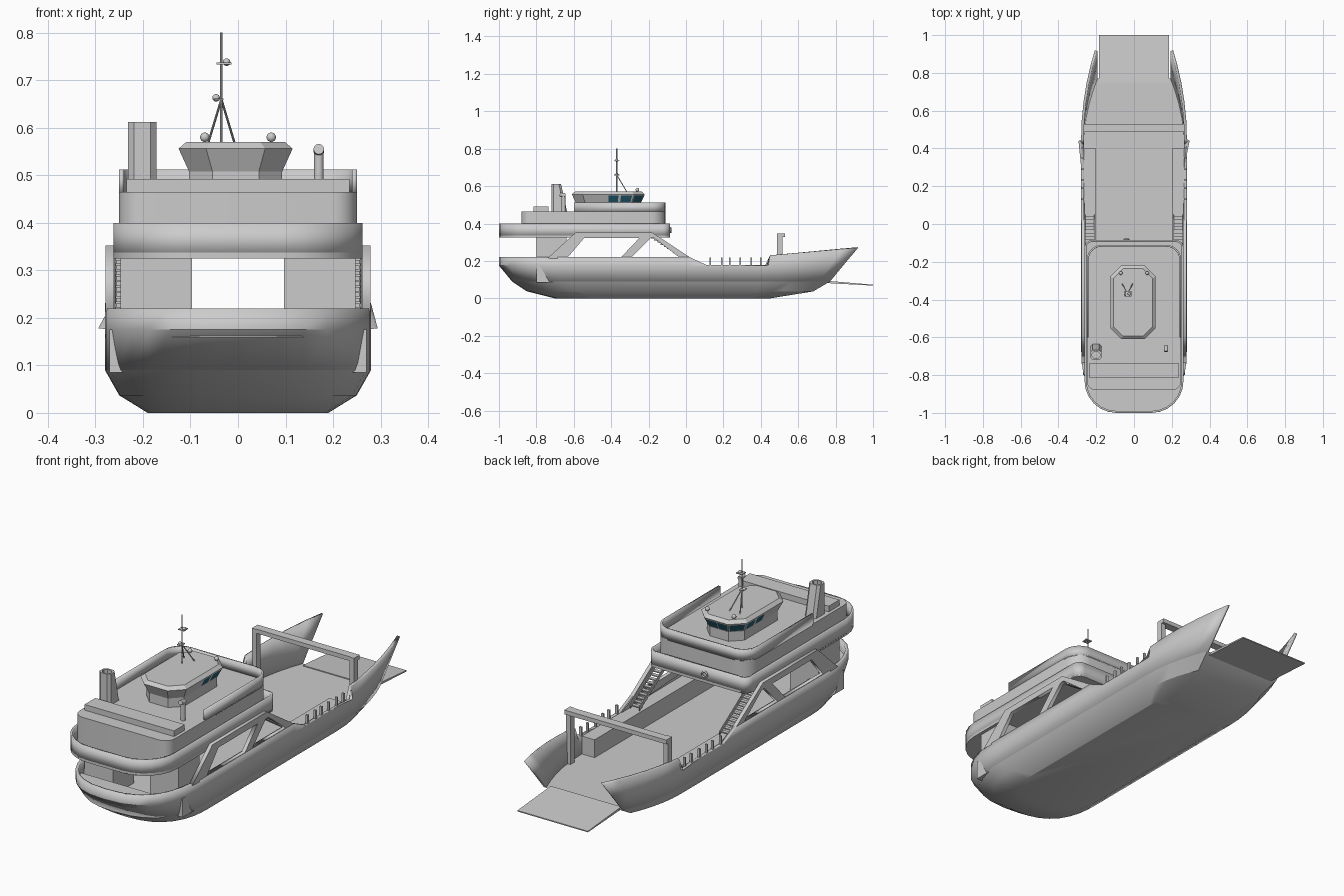
import bpy, bmesh, math
from mathutils import Vector

if "Cube" in bpy.data.objects:
    bpy.data.objects.remove(bpy.data.objects["Cube"])

def finish(name, bm, smooth=True):
    me = bpy.data.meshes.new(name)
    bm.to_mesh(me); bm.free()
    ob = bpy.data.objects.new(name, me)
    bpy.context.collection.objects.link(ob)
    if smooth:
        bpy.ops.object.select_all(action='DESELECT')
        ob.select_set(True)
        bpy.context.view_layer.objects.active = ob
        bpy.ops.object.shade_smooth_by_angle(angle=math.radians(30))
    return ob

def loft(name, rings, closed=True, caps=True, thick=0, smooth=True):
    """Skin a stack of rings (bottom to top, counter-clockwise)."""
    bm = bmesh.new()
    vs = [[bm.verts.new(p) for p in r] for r in rings]
    n = len(rings[0])
    for a, b in zip(vs, vs[1:]):
        for i in range(n if closed else n - 1):
            j = (i + 1) % n
            bm.faces.new((a[i], a[j], b[j], b[i]))
    if caps:
        bm.faces.new(vs[0][::-1])
        bm.faces.new(vs[-1])
    ob = finish(name, bm, smooth)
    if thick:
        m = ob.modifiers.new("thickness", 'SOLIDIFY')
        m.thickness, m.offset = thick, -1
    return ob

def at(pts, z):
    return [(x, y, z) for x, y in pts]

def box(name, x0, x1, y0, y1, z0, z1):
    pts = [(x0, y0), (x1, y0), (x1, y1), (x0, y1)]
    return loft(name, [at(pts, z0), at(pts, z1)], smooth=False)

def rod(name, a, b, r, seg=10):
    a, b = Vector(a), Vector(b)
    bm = bmesh.new()
    bmesh.ops.create_cone(bm, cap_ends=True, segments=seg, radius1=r, radius2=r, depth=(b - a).length)
    ob = finish(name, bm)
    ob.location = (a + b) / 2
    ob.rotation_euler = (b - a).to_track_quat('Z', 'Y').to_euler()
    return ob

def ball(name, loc, r):
    bm = bmesh.new()
    bmesh.ops.create_uvsphere(bm, u_segments=16, v_segments=8, radius=r)
    ob = finish(name, bm)
    ob.location = loc
    return ob

def side_panel(name, x, half, loops):
    """Plate in the y-z plane; loops after the first are holes."""
    cu = bpy.data.curves.new(name, 'CURVE')
    cu.dimensions, cu.fill_mode, cu.extrude = '2D', 'BOTH', half
    for loop in loops:
        sp = cu.splines.new('POLY')
        sp.points.add(len(loop) - 1)
        for p, (y, z) in zip(sp.points, loop):
            p.co = (y, z, 0, 1)
        sp.use_cyclic_u = True
    ob = bpy.data.objects.new(name, cu)
    bpy.context.collection.objects.link(ob)
    ob.location.x = x
    ob.rotation_euler = (math.pi / 2, 0, math.pi / 2)
    bpy.ops.object.select_all(action='DESELECT')
    ob.select_set(True)
    bpy.context.view_layer.objects.active = ob
    bpy.ops.object.convert(target='MESH')
    return bpy.context.object

def rounded(w, y0, y1, rs, rb):
    """Deck outline starting and ending at the stern; rs, rb = corner radii."""
    pts = []
    for cx, cy, r, a0 in ((w - rs, y0 + rs, rs, -90), (w - rb, y1 - rb, rb, 0),
                          (rb - w, y1 - rb, rb, 90), (rs - w, y0 + rs, rs, 180)):
        for k in range(7):
            a = math.radians(a0 + 15 * k)
            pts.append((cx + r * math.cos(a), cy + r * math.sin(a)))
    return pts

# Hull lines: stern superellipse, parallel middle, tapering bow
stations = [-1 + .35 * (1 - math.cos(k * math.pi / 16)) for k in range(9)]
stations += [-.3, .02, .11, .3, .44, .45, .55, .65, .75, .84, .92]

def breadth(y):
    d = min(1, (y + 1) / .35)
    bow = max(0, (y - .45) / .47)
    return (1 - (1 - d) ** 2.5) ** .4 * (1 - .26 * bow ** 2)

def sheer(y):
    if y < .1:
        return .22
    return .178 if y < .445 else .23 + .04 * (y - .45) / .47

def waterline(z, w, stern, bow):
    half = []
    for y in stations:
        yy = y
        if y < -.3:
            yy = -.3 + (y + .3) * (stern + .3) / -.7
        elif y > .3:
            yy = .3 + (y - .3) * (bow - .3) / .62
        half.append((w * breadth(y), yy, z if z else sheer(y)))
    return [(-x, y, z) for x, y, z in half[:0:-1]] + half

keel = [(x, y, 0) for x, y, z in waterline(1, .19, -.7, .45)]
knuckle = waterline(.09, .28, -.93, .77)
loft("hull", [keel, waterline(.037, .25, -.85, .68), knuckle])
loft("bulwark", [knuckle, waterline(.175, .28, -1, .84), waterline(None, .28, -1, .92)],
     closed=False, caps=False, thick=.014)

# Mooring deck at the stern
stern = [(x * .97, y) for x, y, z in waterline(.175, .28, -.99, .84) if y < -.78]
loft("stern_deck", [at(stern, .16), at(stern, .175)])

# Bow ramp
r = .185
loft("bow_ramp", [[(-r, .75, .082), (r, .75, .082), (r, 1, .068), (-r, 1, .068)],
                  [(-r, .75, .094), (r, .75, .094), (r, 1, .073), (-r, 1, .073)]], smooth=False)

# Parts repeated on both sides
for s, side in ((-1, "left"), (1, "right")):
    def sbox(name, a, b, *rest):
        return box(side + "_" + name, *sorted((s * a, s * b)), *rest)
    sbox("side_casing", .2, .27, -.8, .4, .085, .175)
    sbox("stern_house", .097, .247, -.8, -.64, .085, .33)
    side_panel(side + "_side_frame", s * .27, .009, [
        [(-.74, .215), (-.59, .352), (-.18, .352), (.02, .22), (.11, .176), (-.02, .176)],
        [(-.63, .222), (-.545, .322), (-.25, .322), (-.345, .222)],
        [(-.29, .222), (-.19, .322), (-.17, .322), (-.04, .222)]])
    # Stairs up to the passenger deck
    for k in range(14):
        y, z = .04 - k * .0175, .183 + k * .0115
        sbox("stair_step", .212, .258, y - .018, y, z, z + .005)
    for x in (.211, .258):
        side_panel(side + "_stair_stringer", s * x, .002,
                   [[(.05, .175), (.05, .192), (-.2, .355), (-.2, .335)]])
    # Stanchions in the bulwark gap
    for y in (.13, .19, .235, .29, .35, .4):
        sbox("rail_post", .266, .278, y - .004, y + .004, .17, .218)
    sbox("gantry_post", .245, .268, .487, .517, .09, .348)
    ball(side + "_radar_dome", (s * .07, -.26, .58), .01)
    rod(side + "_mast_leg", (-.035, -.37, .66), (-.035 + s * .028, -.315, .567), .0025)

box("gantry_beam", -.268, .268, .49, .53, .328, .348)

# Passenger deck with its parapet
deck = rounded(.262, -1, -.085, .17, .04)
loft("passenger_deck", [at(deck, .325), at(deck, .337)])
loft("passenger_parapet", [at(deck, .326), at(deck, .4)], caps=False, thick=.01)

# Saloon house and the bridge parapet, open towards the stern
house = rounded(.25, -.88, -.11, .05, .08)
loft("saloon", [at(house, .33), at(house, .465)])
rim = [(.25, -.6)] + house[7:21] + [(-.25, -.6)]
loft("bridge_parapet", [at(rim, .46), at(rim, .512)], closed=False, caps=False, thick=.01)
box("roof_locker", -.235, .235, -.815, -.735, .46, .492)

# Wheelhouse: flared octagon
def octagon(inset, z):
    w, h, c = .12 - inset, .195 - inset, .058 - inset * .4
    p = [(w, -h + c), (w, h - c), (w - c, h), (c - w, h),
         (-w, h - c), (-w, c - h), (c - w, -h), (w - c, -h)]
    return [Vector((x - .005, y - .415, z)) for x, y in p]

low, high = octagon(.022, .508), octagon(0, .556)
loft("wheelhouse", [octagon(.022, .46), low, high, octagon(.016, .57)], smooth=False)

# Blue windows on the forward faces
glass = bpy.data.materials.new("glass")
glass.diffuse_color = (.02, .11, .17, 1)
glass.use_nodes = True
glass.node_tree.nodes["Principled BSDF"].inputs["Base Color"].default_value = glass.diffuse_color
for i, u0, u1 in ((0, .5, .7), (0, .75, .97), (1, .08, .92), (2, .04, .48), (2, .52, .96),
                  (3, .08, .92), (4, .03, .25), (4, .3, .5)):
    a, b, c, d = low[i], low[i + 1], high[i], high[i + 1]
    out = (b - a).cross(c - a).normalized() * .0012
    q = [a.lerp(b, u).lerp(c.lerp(d, u), v) + out for u, v in ((u0, .14), (u1, .14), (u1, .86), (u0, .86))]
    bm = bmesh.new()
    bm.faces.new([bm.verts.new(p) for p in q])
    finish("bridge_window", bm, False).data.materials.append(glass)

# Funnel with a hollow top
def oblong(y0, y1, z, g=0):
    c = .012
    x0, x1, y0, y1 = -.231 + g, -.172 - g, y0 + g, y1 - g
    return [(x0 + c, y0, z), (x1 - c, y0, z), (x1, y0 + c, z), (x1, y1 - c, z),
            (x1 - c, y1, z), (x0 + c, y1, z), (x0, y1 - c, z), (x0, y0 + c, z)]
loft("funnel", [oblong(-.72, -.635, .46), oblong(-.72, -.668, .612),
                oblong(-.72, -.668, .612, .008), oblong(-.72, -.668, .59, .008)])

# Vent pipe with an elbow
rod("vent_pipe", (.17, -.655, .46), (.17, -.655, .55), .01, 16)
rod("vent_elbow", (.17, -.645, .55), (.17, -.675, .555), .011, 16)

# Mast and its scanners
rod("mast", (-.035, -.37, .565), (-.035, -.37, .8), .003)
for z, s in ((.66, -1), (.735, 1)):
    box("mast_platform", -.048 + s * .003, -.022 + s * .008, -.385, -.355, z - .002, z + .002)
    ball("mast_scanner", (-.035 + s * .011, -.37, z + .003), .008)

# Lifebuoy on the forward face
bpy.ops.mesh.primitive_torus_add(location=(-.04, -.082, .365), rotation=(math.pi / 2, 0, 0),
                                 major_radius=.013, minor_radius=.004,
                                 major_segments=20, minor_segments=8)
bpy.context.object.name = "lifebuoy"
bpy.ops.object.shade_smooth()
